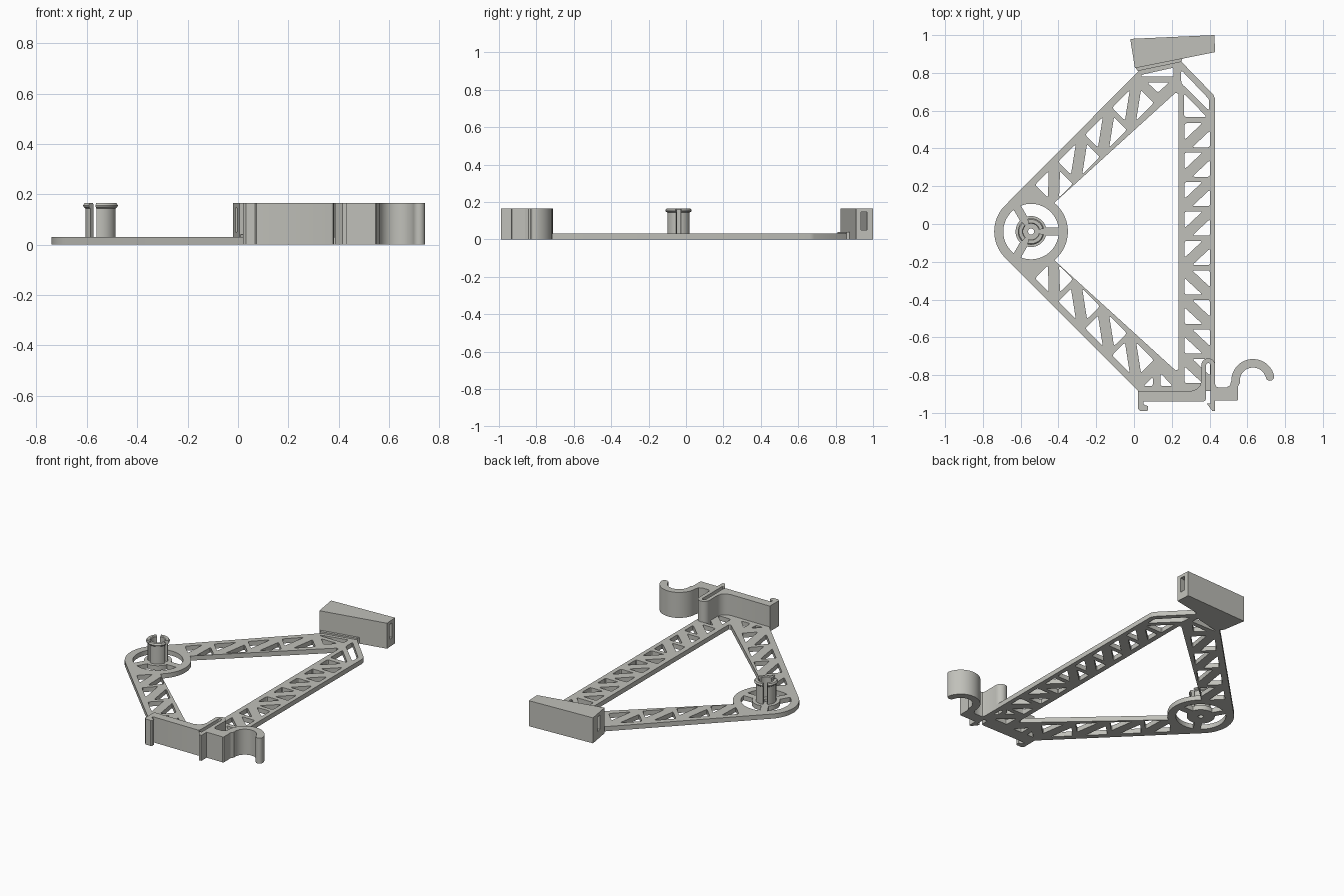
import bpy, bmesh, math
from math import sin, cos, asin, radians, sqrt
from mathutils import Vector

if "Cube" in bpy.data.objects:
    bpy.data.objects.remove(bpy.data.objects["Cube"])

grey = bpy.data.materials.new("warm_grey")
grey.diffuse_color = (0.53, 0.53, 0.49, 1)
grey.use_nodes = True
grey.node_tree.nodes["Principled BSDF"].inputs["Base Color"].default_value = grey.diffuse_color
HUB = Vector((-0.545, -0.04))
THICK, TALL = 0.03, 0.165


def finish(name, bm):
    bmesh.ops.remove_doubles(bm, verts=bm.verts, dist=0.0001)
    bmesh.ops.recalc_face_normals(bm, faces=bm.faces)
    me = bpy.data.meshes.new(name)
    bm.to_mesh(me)
    bm.free()
    me.materials.append(grey)
    me.shade_smooth()
    me.set_sharp_from_angle(angle=radians(30))
    ob = bpy.data.objects.new(name, me)
    bpy.context.collection.objects.link(ob)
    return ob


def plate(name, loops, height):
    """Flat part: first loop is the outline, the others are holes."""
    cu = bpy.data.curves.new(name + "_profile", 'CURVE')
    cu.dimensions = '2D'
    cu.fill_mode = 'BOTH'
    cu.extrude = height / 2
    for loop in loops:
        sp = cu.splines.new('POLY')
        sp.points.add(len(loop) - 1)
        for p, q in zip(sp.points, loop):
            p.co = (q[0], q[1], 0, 1)
        sp.use_cyclic_u = True
    tmp = bpy.data.objects.new(name + "_profile", cu)
    bpy.context.collection.objects.link(tmp)
    dg = bpy.context.evaluated_depsgraph_get()
    me = bpy.data.meshes.new_from_object(tmp.evaluated_get(dg))
    bm = bmesh.new()
    bm.from_mesh(me)
    bmesh.ops.translate(bm, verts=bm.verts, vec=(0, 0, height / 2))
    bpy.data.objects.remove(tmp)
    bpy.data.meshes.remove(me)
    return finish(name, bm)


def arc(c, r, a0, a1, n):
    return [(c[0] + r * cos(radians(a0 + (a1 - a0) * i / n)),
             c[1] + r * sin(radians(a0 + (a1 - a0) * i / n))) for i in range(n + 1)]


def rounded(pts, d=0.012):
    """Round every corner of a polygon."""
    pts = [Vector(p) for p in pts]
    out = []
    for i, p in enumerate(pts):
        a, b = pts[i - 1] - p, pts[(i + 1) % len(pts)] - p
        a = p + a.normalized() * min(d, a.length * 0.45)
        b = p + b.normalized() * min(d, b.length * 0.45)
        for t in (0, 0.33, 0.67, 1):
            out.append(a * (1 - t) ** 2 + p * 2 * t * (1 - t) + b * t * t)
    return out


def bay(P, u0, u1, v0, v1, g):
    """Two triangular openings either side of a diagonal brace."""
    return [rounded([P(u0, v0 + g), P(u0, v1), P(u1 - g, v1)]),
            rounded([P(u0 + g, v0), P(u1, v0), P(u1, v1 - g)])]


holes = []

# slanted arms, mirrored about the hub
for s in (1, -1):
    def arm(u, v):
        return (HUB.x + (u - v) / sqrt(2), HUB.y + s * (u + v) / sqrt(2))
    for k in range(4):
        u0 = 0.147 + 0.202 * k
        holes += bay(arm, max(u0 + 0.014, 0.19), u0 + 0.188, 0.022, 0.16, 0.042)

# straight beam
for k in range(9):
    y0 = -0.70 + 0.156 * (k - 1)
    if k > 3:
        P = lambda u, v: (v, u)
    else:
        P = lambda u, v: (0.67 - v, u)
    holes += bay(P, y0 + 0.014, y0 + 0.142, 0.268, 0.402, 0.04)

# corner openings
for tri in ([(0.265, 0.69), (0.265, 0.567), (0.385, 0.567)],
            [(0.25, 0.815), (0.398, 0.66), (0.398, 0.6), (0.25, 0.745)],
            [(0.04, 0.78), (0.04, 0.79), (0.21, 0.828), (0.21, 0.78)],
            [(0.07, 0.75), (0.185, 0.75), (0.127, 0.695)],
            [(0.05, -0.858), (0.1, -0.858), (0.1, -0.81)],
            [(0.14, -0.79), (0.14, -0.858), (0.205, -0.858)]):
    holes.append(rounded(tri))

# hub openings between three spokes, and the centre hole
for k in range(3):
    r0, r1 = 0.082, 0.147
    d0, d1 = (math.degrees(asin(0.022 / r)) for r in (r0, r1))
    a, b = 120 * k, 120 * (k + 1)
    holes.append(arc(HUB, r1, a + d1, b - d1, 20) + arc(HUB, r0, b - d0, a + d0, 14))
holes.append(arc(HUB, 0.016, 0, 345, 23))

# truss frame outline around the hub and three corners
outline = arc(HUB, 0.195, 135, 225, 24) + [
    (0.024, -0.885), (0.43, -0.885), (0.43, 0.66), (0.42, 0.685),
    (0.25, 0.86), (0.03, 0.815)]
# large central opening, bulging inward round the hub
window = arc(HUB, 0.195, -51, 51, 24) + [(0.22, 0.695), (0.235, 0.69),
                                         (0.235, -0.77), (0.22, -0.775)]
plate("truss_frame", [outline, window] + holes, THICK)

# ledge joining frame and end block
plate("block_ledge", [[(0.02, 0.81), (0.25, 0.858), (0.26, 0.885), (0.005, 0.832)]], 0.04)

# spring clip with hook
HC = (0.63, -0.83)
clip = [(0.02, -0.885), (0.30, -0.885), (0.33, -0.875), (0.35, -0.855), (0.357, -0.83)]
clip += arc((0.393, -0.748), 0.037, 180, 0, 14)
clip += [(0.43, -0.85), (0.436, -0.861), (0.447, -0.865), (0.49, -0.865), (0.508, -0.855)]
clip += arc(HC, 0.115, 180, 16, 28)
clip += arc((HC[0] + 0.0925 * cos(radians(14)), HC[1] + 0.0925 * sin(radians(14))),
            0.0225, 0, -150, 8)
clip += arc(HC, 0.07, 18, 190, 24)
clip += [(0.55, -0.86), (0.55, -0.93), (0.545, -0.935), (0.43, -0.935), (0.43, -0.99),
         (0.415, -0.99), (0.385, -0.95), (0.405, -0.95)]
clip += arc((0.393, -0.748), 0.012, 0, 180, 8)
clip += [(0.381, -0.925), (0.377, -0.936), (0.366, -0.94), (0.05, -0.94), (0.05, -0.955),
         (0.075, -0.965), (0.075, -0.985), (0.068, -0.99), (0.032, -0.99), (0.02, -0.978)]
plate("spring_clip", [clip], TALL)

# tapered end block with a slot running through its length
bm = bmesh.new()
rings = []
for back, front, t0, t1 in (((-0.02, 0.98), (0.005, 0.825), 0.4, 0.62),
                            ((0.425, 1.0), (0.43, 0.91), 0.36, 0.71)):
    b, f = Vector(back), Vector(front)
    for ta, tb, za, zb in ((0, 1, 0, TALL), (t0, t1, 0.05, 0.145)):
        rings.append([bm.verts.new((*b.lerp(f, t), z))
                      for t, z in ((ta, za), (tb, za), (tb, zb), (ta, zb))])
lo, li, ro, ri = rings
for a, b in ((lo, ro), (li, ri), (lo, li), (ro, ri)):
    for i in range(4):
        j = (i + 1) % 4
        bm.faces.new((a[i], a[j], b[j], b[i]))
finish("end_block", bm)

# snap post: three lipped prongs separated by slots
profile = [(0.042, 0.02), (0.06, 0.02), (0.06, 0.143), (0.068, 0.149), (0.07, 0.156),
           (0.064, 0.165), (0.046, 0.165), (0.042, 0.16)]
bm = bmesh.new()
for k in range(3):
    rows = []
    for i in range(17):
        a = radians(120 * k + 13 + 94 * i / 16)
        rows.append([bm.verts.new((HUB.x + r * cos(a), HUB.y + r * sin(a), z))
                     for r, z in profile])
    for p, q in zip(rows, rows[1:]):
        for i in range(len(profile)):
            j = (i + 1) % len(profile)
            bm.faces.new((p[i], p[j], q[j], q[i]))
    bm.faces.new(rows[0])
    bm.faces.new(rows[-1])
finish("snap_post", bm)
